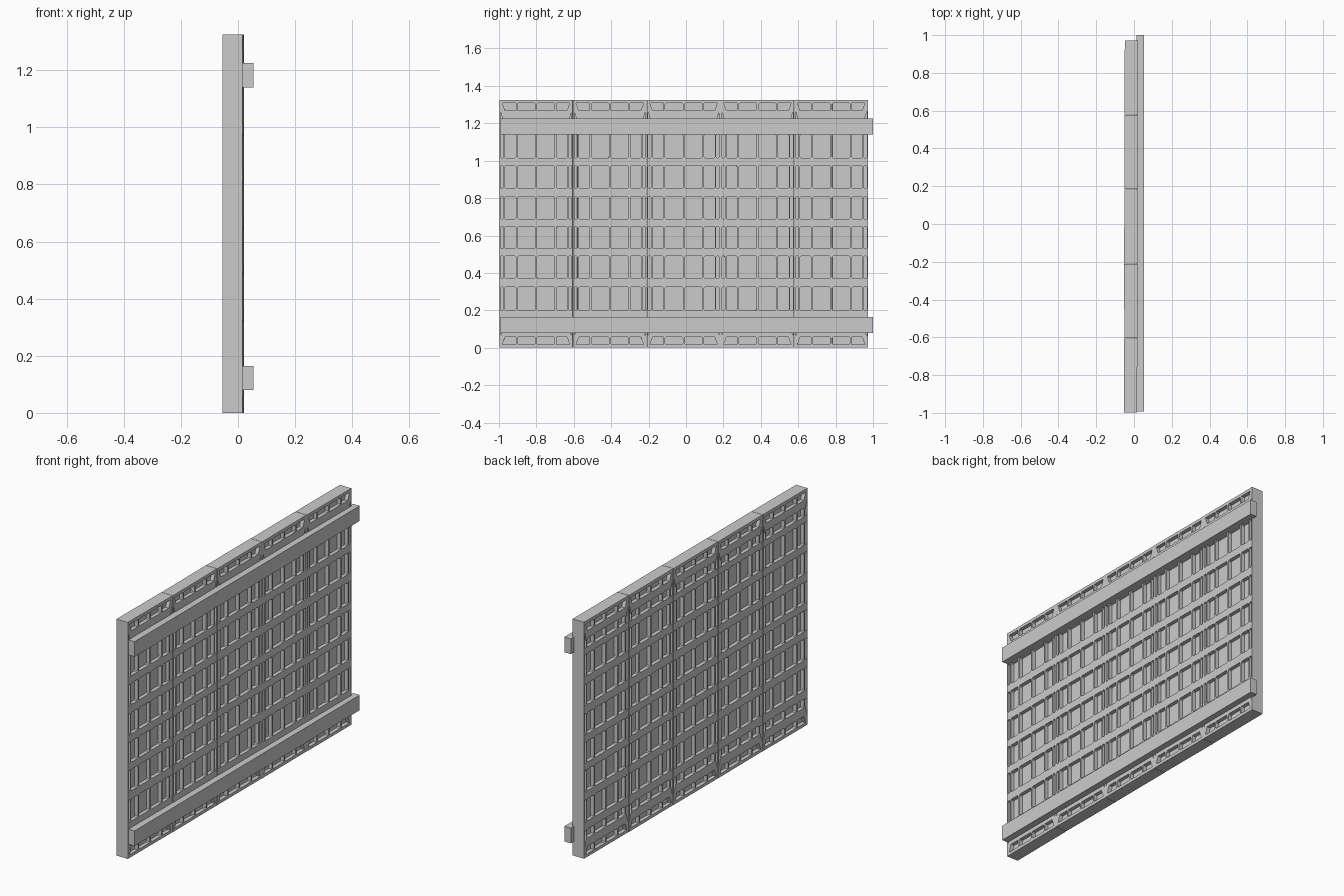
import bpy, bmesh
from mathutils import Matrix

if "Cube" in bpy.data.objects:
    bpy.data.objects.remove(bpy.data.objects["Cube"])

PITCH, WIDTH, HEIGHT = 0.3945, 0.3925, 1.325
HALF, DEPTH = 0.035, 0.021
COLS = [(0.03, 0.088), (0.098, 0.192), (0.202, 0.296), (0.306, 0.364)]
MID = [(0.2, 0.325), (0.37, 0.49), (0.53, 0.648), (0.688, 0.808), (0.853, 0.973), (1.015, 1.14)]
RAIL_ROWS = [(0.105, 0.155), (1.175, 1.225)]


def pocket(y0, y1, z0, z1, c=0.005):
    """Rectangular pocket outline with clipped corners."""
    return [(y0 + c, z0), (y1 - c, z0), (y1, z0 + c), (y1, z1 - c),
            (y1 - c, z1), (y0 + c, z1), (y0, z1 - c), (y0, z0 + c)]


def flip_y(pts):
    return [(WIDTH - y, z) for y, z in pts]


def flip_z(pts):
    return [(y, HEIGHT - z) for y, z in pts]


def pocket_outlines():
    out = [pocket(*c, *r) for r in MID + RAIL_ROWS for c in COLS]
    # small border rows, slanted at the outer ends
    border = [pocket(*c, 1.267, 1.308) for c in COLS[1:3]]
    slant = [(0.031, 1.267), (0.088, 1.267), (0.088, 1.308), (0.016, 1.308)]
    border += [slant, flip_y(slant)]
    # narrow edge slots: one per row, then pointed tips near the top and bottom
    slots = [pocket(0.006, 0.022, *r, 0.004) for r in MID]
    tip = [(0.006, 1.175), (0.022, 1.175), (0.022, 1.21), (0.006, 1.262)]
    slots += [tip, flip_z(tip)]
    out += border + [flip_z(b) for b in border]
    out += slots + [flip_y(s) for s in slots]
    return out


def make_panel(i, dx, turn):
    bm = bmesh.new()
    rims = []
    for side in (1, -1):
        def loop(pts, x):
            vs = [bm.verts.new((x * side, y, z)) for y, z in pts]
            es = [bm.edges.new((vs[k], vs[(k + 1) % len(vs)])) for k in range(len(vs))]
            return vs, es
        rim, edges = loop([(0, 0), (WIDTH, 0), (WIDTH, HEIGHT), (0, HEIGHT)], HALF)
        rims.append(rim)
        holes = []
        for pts in pocket_outlines():
            vs, es = loop(pts, HALF)
            edges += es
            holes.append((pts, vs))
        # perforated face
        bmesh.ops.triangle_fill(bm, edges=edges, use_beauty=True, normal=(side, 0, 0))
        # pocket walls and floors
        for pts, vs in holes:
            fl, _ = loop(pts, HALF - DEPTH)
            bm.faces.new(fl)
            n = len(vs)
            for k in range(n):
                bm.faces.new((vs[k], vs[(k + 1) % n], fl[(k + 1) % n], fl[k]))
    # outer edges of the panel
    a, b = rims
    for k in range(4):
        bm.faces.new((a[k], a[(k + 1) % 4], b[(k + 1) % 4], b[k]))
    bmesh.ops.recalc_face_normals(bm, faces=bm.faces[:])
    me = bpy.data.meshes.new("wall_panel")
    bm.to_mesh(me)
    bm.free()
    ob = bpy.data.objects.new(f"wall_panel_{i + 1}", me)
    ob.location = (-0.016 + dx, -0.998 + i * PITCH, 0)
    ob.rotation_euler.z = turn
    bpy.context.collection.objects.link(ob)


def make_rail(name, z0, z1):
    bm = bmesh.new()
    bmesh.ops.create_cube(bm, size=1, matrix=Matrix.Translation((0.034, 0.004, (z0 + z1) / 2))
                          @ Matrix.Diagonal((0.04, 1.992, z1 - z0, 1)))
    me = bpy.data.meshes.new(name)
    bm.to_mesh(me)
    bm.free()
    bpy.context.collection.objects.link(bpy.data.objects.new(name, me))


# five slightly uneven panels side by side
for i, (dx, turn) in enumerate([(-0.003, -0.005), (0, 0.004), (-0.001, -0.002), (0.001, 0.003), (0.001, -0.003)]):
    make_panel(i, dx, turn)

# two horizontal rails
make_rail("lower_rail", 0.08, 0.165)
make_rail("upper_rail", 1.14, 1.225)
